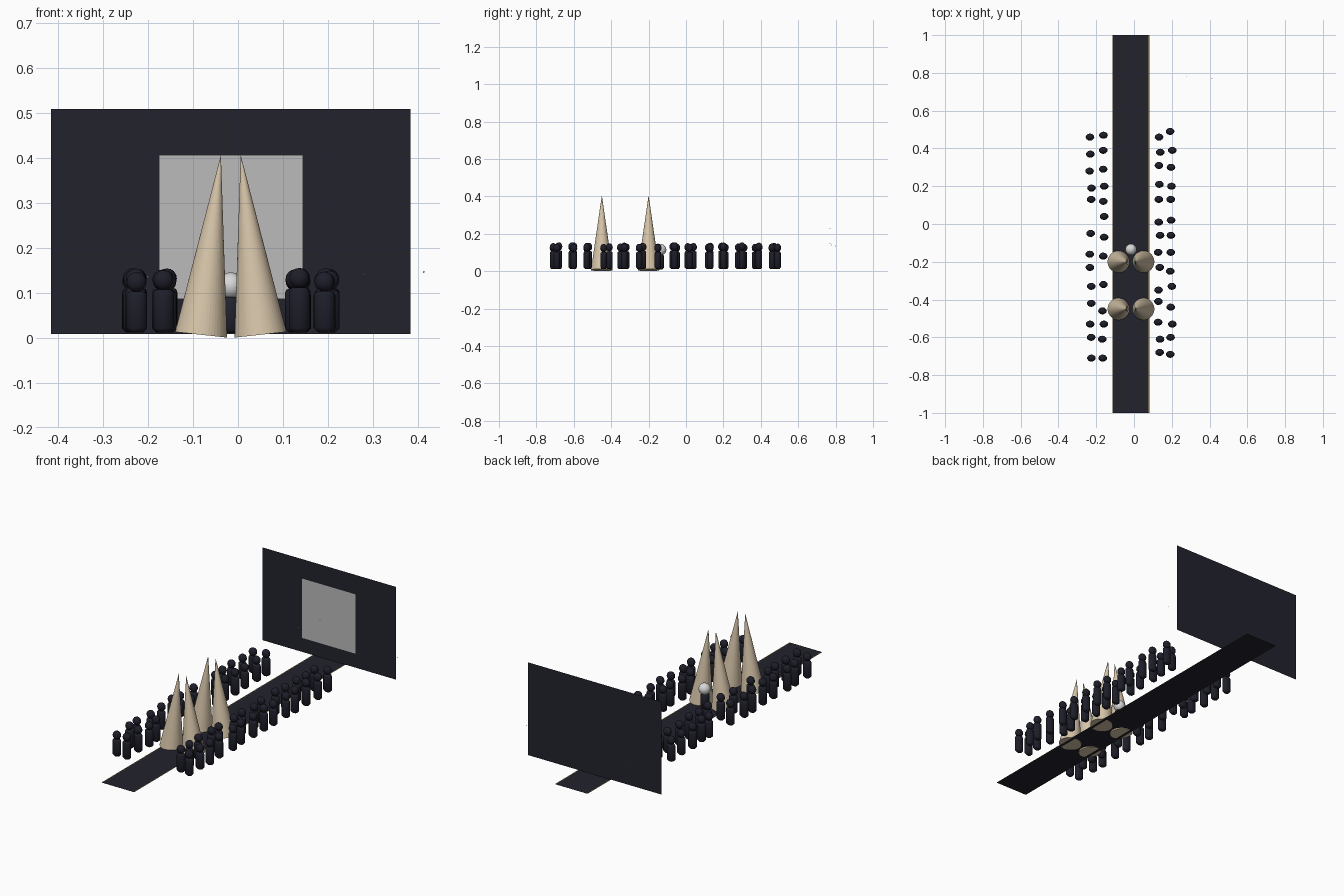
import bpy, bmesh, random
from math import radians
from mathutils import Matrix, Vector

cube = bpy.data.objects.get("Cube")
if cube:
    bpy.data.objects.remove(cube, do_unlink=True)
random.seed(4)
MID = -0.016  # centre line of the runway


def material(name, r, g, b):
    mat = bpy.data.materials.new(name)
    mat.use_nodes = True
    mat.diffuse_color = (r, g, b, 1)
    mat.node_tree.nodes["Principled BSDF"].inputs["Base Color"].default_value = (r, g, b, 1)
    return mat


dark = material("midnight", 0.016, 0.016, 0.027)
crowd = material("crowd_black", 0.013, 0.013, 0.023)
cream = material("cream", 0.68, 0.56, 0.4)
grey = material("screen_grey", 0.5, 0.5, 0.5)
white = material("white", 0.68, 0.68, 0.68)
gold = material("gold", 0.5, 0.35, 0.1)


def finish(name, bm, mat, smooth=False):
    mesh = bpy.data.meshes.new(name)
    bm.to_mesh(mesh)
    bm.free()
    mesh.materials.append(mat)
    for poly in mesh.polygons:
        poly.use_smooth = smooth
    obj = bpy.data.objects.new(name, mesh)
    bpy.context.collection.objects.link(obj)
    return obj


def sheet(name, corners, mat):
    bm = bmesh.new()
    bm.faces.new([bm.verts.new(c) for c in corners])
    return finish(name, bm, mat)


def floor_sheet(name, x0, x1, z, mat):
    return sheet(name, [(x0, -1, z), (x1, -1, z), (x1, 1, z), (x0, 1, z)], mat)


def wall_sheet(name, x0, x1, z0, z1, y, mat):
    return sheet(name, [(x0, y, z0), (x1, y, z0), (x1, y, z1), (x0, y, z1)], mat)


def ball(name, centre, radius, mat, segments=16, squash=1):
    bm = bmesh.new()
    bmesh.ops.create_uvsphere(
        bm, u_segments=segments, v_segments=segments // 2, radius=radius,
        matrix=Matrix.Translation(centre) @ Matrix.Diagonal((1, squash, 1, 1)))
    return finish(name, bm, mat, True)


def rounded_body(name, x, y, z0, z1, radius, mat, squash=1):
    # Upright post with softened rims, turned from a short profile
    soft = radius * 0.4
    profile = [(0, z0), (radius - soft, z0), (radius, z0 + soft),
               (radius, z1 - soft), (radius - soft * 0.3, z1 - soft * 0.3),
               (radius - soft, z1), (0, z1)]
    bm = bmesh.new()
    verts = [bm.verts.new((r, 0, z)) for r, z in profile]
    edges = [bm.edges.new(pair) for pair in zip(verts, verts[1:])]
    bmesh.ops.spin(bm, geom=verts + edges, cent=(0, 0, 0), axis=(0, 0, 1),
                   angle=radians(360), steps=16)
    bmesh.ops.remove_doubles(bm, verts=bm.verts, dist=0.0001)
    bmesh.ops.recalc_face_normals(bm, faces=bm.faces)
    bmesh.ops.transform(bm, verts=bm.verts,
                        matrix=Matrix.Translation((x, y, 0)) @ Matrix.Diagonal((1, squash, 1, 1)))
    return finish(name, bm, mat, True)


# Runway with gold edges, back wall and screen
floor_sheet("runway", MID - 0.096, MID + 0.096, 0.008, dark)
for side in (-1, 1):
    edge = MID + side * 0.096
    floor_sheet("runway_edge", edge - 0.002, edge + 0.002, 0.0085, gold)
wall_sheet("back_wall", -0.415, 0.383, 0.008, 0.508, 0.8, dark)
wall_sheet("screen", MID - 0.16, MID + 0.16, 0.086, 0.406, 0.795, grey)

# Two pairs of tall cones leaning inwards
for y in (-0.45, -0.2):
    for side in (-1, 1):
        foot = Vector((MID + side * 0.066, y, 0.0065))
        axis = Vector((MID + side * 0.022, y, 0.406)) - foot
        turn = axis.to_track_quat("Z", "Y").to_matrix().to_4x4()
        bm = bmesh.new()
        bmesh.ops.create_cone(
            bm, cap_ends=True, segments=48, radius1=0.058, radius2=0, depth=axis.length,
            matrix=Matrix.Translation(foot + axis / 2) @ turn)
        finish("cone", bm, cream)

# Figure with a pale head behind the rear cones
rounded_body("figure_body", MID, -0.14, 0.01, 0.09, 0.022, dark)
ball("figure_head", (MID, -0.135, 0.115), 0.03, white, 24)

# Four rows of spectators, places given in hundredths
rows = {
    -0.23: (46, 37, 28, 19, 13, -5, -16, -23, -33, -42, -53, -60, -71),
    -0.163: (47, 39, 29, 20, 12, 4, -7, -17, -32, -46, -53, -61, -71),
    0.133: (46, 38, 31, 21, 13, 1, -6, -15, -23, -35, -41, -52, -61, -68),
    0.197: (49, 39, 30, 20, 13, 2, -6, -15, -25, -33, -44, -53, -60, -69),
}
for row_x, places in rows.items():
    for place in places:
        x = row_x + random.uniform(-0.006, 0.006)
        y = place / 100
        top = random.uniform(0.102, 0.112)
        rounded_body("spectator_body", x, y, 0.012, top, 0.023, crowd, 0.75)
        ball("spectator_head", (x, y, top + 0.021), 0.022, crowd, 16, 0.85)

# Tiny lights floating near the wall
for spot in ((-0.2, 0.8, 0.135), (-0.05, 0.77, 0.23), (0.28, 0.78, 0.14), (0.413, 0.77, 0.146)):
    ball("tiny_light", spot, 0.002, white, 8)
